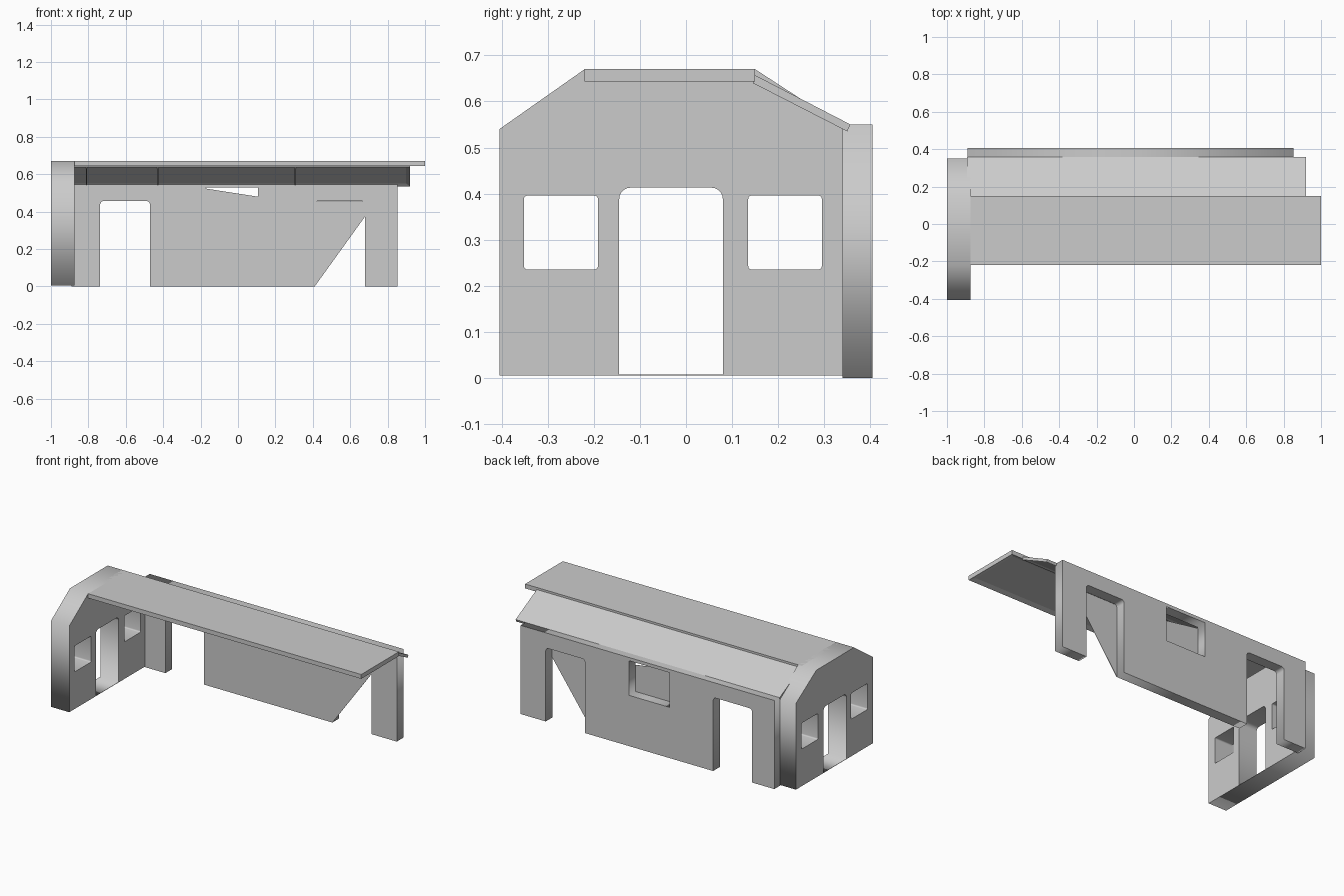
import bpy, bmesh, math
from mathutils import Matrix

if "Cube" in bpy.data.objects:
    bpy.data.objects.remove(bpy.data.objects["Cube"])

# Local (u, v, depth) -> world, for plates facing along x or along y
FACE_X = Matrix(((0, 0, 1, 0), (1, 0, 0, 0), (0, 1, 0, 0), (0, 0, 0, 1)))
FACE_Y = Matrix(((1, 0, 0, 0), (0, 0, -1, 0), (0, 1, 0, 0), (0, 0, 0, 1)))


def arc(cx, cy, r, a0, a1, n=5):
    return [(cx + r * math.cos(math.radians(a0 + (a1 - a0) * i / n)),
             cy + r * math.sin(math.radians(a0 + (a1 - a0) * i / n))) for i in range(n + 1)]


def arch(u0, u1, v0, v1, r):
    """Doorway outline, left foot to right foot, with rounded top corners."""
    return ([(u0, v0)] + arc(u0 + r, v1 - r, r, 180, 90)
            + arc(u1 - r, v1 - r, r, 90, 0) + [(u1, v0)])


def rounded_rect(u0, u1, v0, v1, r):
    return (arc(u0 + r, v0 + r, r, 180, 270, 3) + arc(u1 - r, v0 + r, r, 270, 360, 3)
            + arc(u1 - r, v1 - r, r, 0, 90, 3) + arc(u0 + r, v1 - r, r, 90, 180, 3))


def plate(name, loops, d0, d1, facing):
    """Flat extruded plate; the first loop is the outline, the rest are holes."""
    cu = bpy.data.curves.new(name, 'CURVE')
    cu.dimensions, cu.fill_mode = '2D', 'BOTH'
    cu.extrude = abs(d1 - d0) / 2
    for pts in loops:
        sp = cu.splines.new('POLY')
        sp.points.add(len(pts) - 1)
        for p, (u, v) in zip(sp.points, pts):
            p.co = (u, v, 0, 1)
        sp.use_cyclic_u = True
    tmp = bpy.data.objects.new(name + "_curve", cu)
    bpy.context.collection.objects.link(tmp)
    dg = bpy.context.evaluated_depsgraph_get()
    me = bpy.data.meshes.new_from_object(tmp.evaluated_get(dg))
    bpy.data.objects.remove(tmp)
    mid = (d0 + d1) / 2
    shift = (mid, 0, 0) if facing is FACE_X else (0, mid, 0)
    me.transform(Matrix.Translation(shift) @ facing)
    bm = bmesh.new()
    bm.from_mesh(me)
    bmesh.ops.remove_doubles(bm, verts=bm.verts, dist=1e-5)
    bmesh.ops.recalc_face_normals(bm, faces=bm.faces)
    bm.to_mesh(me)
    bm.free()
    ob = bpy.data.objects.new(name, me)
    bpy.context.collection.objects.link(ob)
    return ob


def slab(name, profile, x0, x1, border=0, depth=0):
    """Four-sided y-z profile run along x, with an optional recess underneath."""
    bm = bmesh.new()
    a = [bm.verts.new((x0, y, z)) for y, z in profile]
    b = [bm.verts.new((x1, y, z)) for y, z in profile]
    bm.faces.new(a)
    bm.faces.new(b)
    for i in range(4):
        j = (i + 1) % 4
        bm.faces.new((a[i], a[j], b[j], b[i]))
    bmesh.ops.recalc_face_normals(bm, faces=bm.faces)
    if border:
        under = min(bm.faces, key=lambda f: f.normal.z)
        bmesh.ops.inset_individual(bm, faces=[under], thickness=border, depth=-depth)
    me = bpy.data.meshes.new(name)
    bm.to_mesh(me)
    bm.free()
    ob = bpy.data.objects.new(name, me)
    bpy.context.collection.objects.link(ob)
    return ob


# Gable end wall with doorway (thin threshold) and two windows
gable = [(-.405, .005), (.35, .005), (.35, .54), (.15, .67), (-.22, .67), (-.405, .54)]
plate("end_wall", [gable, arch(-.145, .08, .007, .413, .025),
                   rounded_rect(-.352, -.191, .235, .396, .008),
                   rounded_rect(.135, .295, .235, .396, .008)], -1, -.875, FACE_X)

# Long back wall with two doorways and a high window
wall = ([(-.89, 0)] + arch(-.737, -.47, 0, .457, .02)
        + arch(.41, .68, 0, .457, .02) + [(.852, 0), (.852, .55), (-.89, .55)])
window = [(-.17, .315), (.107, .315), (.107, .53), (-.17, .53)]
plate("back_wall", [wall, window], .34, .405, FACE_Y)

# Broken sheets half covering the openings on the inside
plate("door_sheet", [[(.41, 0), (.68, .375), (.68, .455), (.41, .455)]], .34, .342, FACE_Y)
plate("window_sheet", [[(-.17, .315), (.107, .315), (.107, .48), (-.17, .523)]],
      .34, .342, FACE_Y)

# Flat roof and sloping roof, both recessed underneath
slab("flat_roof", [(-.22, .643), (.15, .643), (.15, .67), (-.22, .67)], -.9, 1, .04, .01)
slab("sloping_roof", [(.145, .64), (.35, .535), (.357, .55), (.15, .657)],
     -.893, .92, .03, .007)

# Ribs under the sloping roof
for i, x in enumerate((-.81, -.43, .305)):
    slab(f"roof_rib_{i + 1}", [(.165, .630), (.335, .543), (.338, .551), (.169, .638)],
         x - .004, x + .004)
